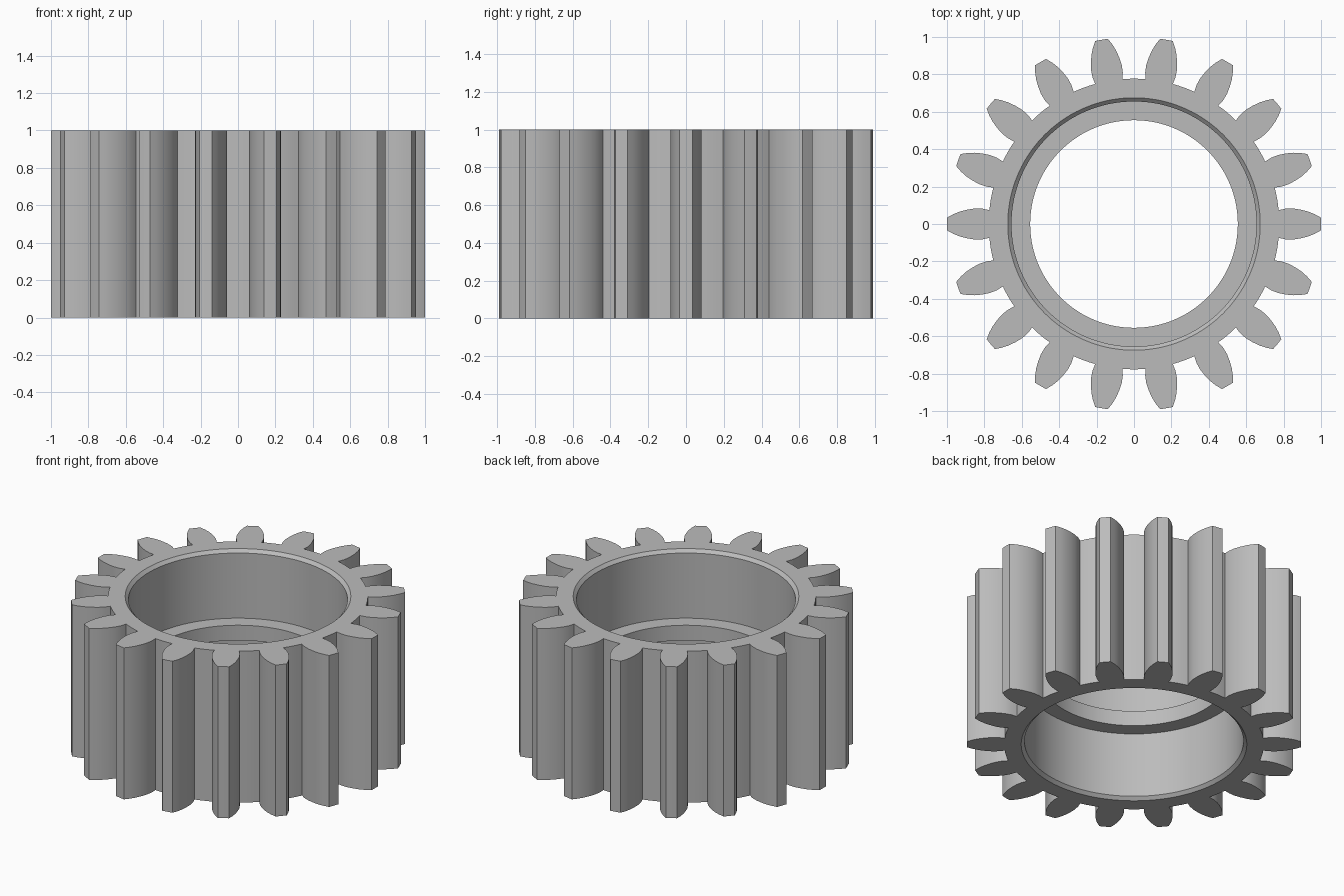
import bpy, bmesh, math

cube = bpy.data.objects.get("Cube")
if cube:
    bpy.data.objects.remove(cube, do_unlink=True)

TEETH = 18
SEGMENTS = 144
HEIGHT = 1.0
ROOT = 0.777

steel = bpy.data.materials.new("grey_steel")
steel.use_nodes = True
GREY = (0.5, 0.5, 0.5, 1)
steel.diffuse_color = GREY
steel.node_tree.nodes["Principled BSDF"].inputs["Base Color"].default_value = GREY

# Half tooth flank: distance from the axis, half width
FLANK = [(0.773, 0.074), (0.81, 0.082), (0.85, 0.083), (0.89, 0.077),
         (0.93, 0.067), (0.965, 0.053), (0.9994, 0.034)]


def gear_outline():
    pitch = 2 * math.pi / TEETH
    tooth = [(d, -w) for d, w in FLANK] + [(1.0, 0.0)] + [(d, w) for d, w in reversed(FLANK)]
    start = math.atan2(FLANK[0][1], FLANK[0][0])
    # Root arc up to the next tooth
    for i in range(1, 4):
        a = start + (pitch - 2 * start) * i / 4
        tooth.append((ROOT * math.cos(a), ROOT * math.sin(a)))
    points = []
    for k in range(TEETH):
        c, s = math.cos(k * pitch), math.sin(k * pitch)
        points += [(x * c - y * s, x * s + y * c) for x, y in tooth]
    return points


def circle(radius):
    return [(radius * math.cos(2 * math.pi * i / SEGMENTS),
             radius * math.sin(2 * math.pi * i / SEGMENTS)) for i in range(SEGMENTS)]


bm = bmesh.new()


def ring(points, z):
    return [bm.verts.new((x, y, z)) for x, y in points]


def bridge(a, b):
    for i in range(len(a)):
        j = (i + 1) % len(a)
        bm.faces.new((a[i], a[j], b[j], b[i]))


def cap(outer, inner, up):
    edges = []
    for loop in (outer, inner):
        for i, v in enumerate(loop):
            w = loop[(i + 1) % len(loop)]
            edges.append(bm.edges.get((v, w)))
    bmesh.ops.triangle_fill(bm, edges=edges, use_beauty=True, normal=(0, 0, up))


# Toothed outer wall
outline = gear_outline()
bottom, top = ring(outline, 0), ring(outline, HEIGHT)
bridge(bottom, top)

# Stepped bore: chamfered mouths and an inner shoulder at mid height
BORE = [(0.675, 1.0), (0.655, 0.98), (0.655, 0.55), (0.555, 0.55),
        (0.555, 0.45), (0.655, 0.45), (0.655, 0.02), (0.675, 0.0)]
rings = [ring(circle(r), z) for r, z in BORE]
for a, b in zip(rings, rings[1:]):
    bridge(a, b)

# End faces
cap(top, rings[0], 1)
cap(bottom, rings[-1], -1)
bmesh.ops.recalc_face_normals(bm, faces=bm.faces[:])

mesh = bpy.data.meshes.new("gear_ring")
bm.to_mesh(mesh)
bm.free()
mesh.materials.append(steel)
gear = bpy.data.objects.new("gear_ring", mesh)
bpy.context.collection.objects.link(gear)

bpy.ops.object.select_all(action='DESELECT')
gear.select_set(True)
bpy.context.view_layer.objects.active = gear
bpy.ops.object.shade_smooth_by_angle(angle=math.radians(30))
